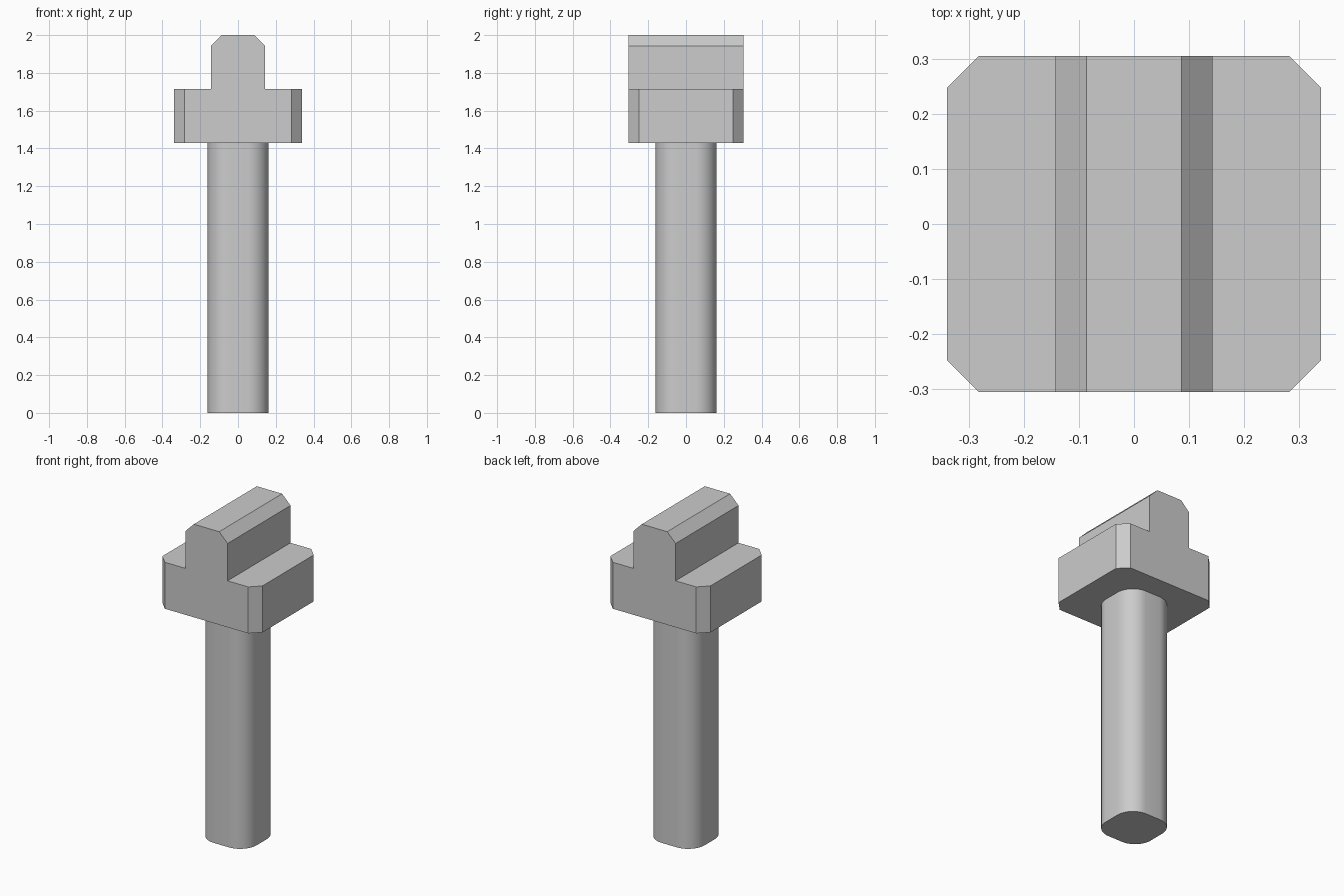
import bpy, bmesh, math

cube = bpy.data.objects.get("Cube")
if cube:
    bpy.data.objects.remove(cube, do_unlink=True)

# Single grey material
grey = bpy.data.materials.new("light_grey")
grey.use_nodes = True
colour = (0.604, 0.604, 0.604, 1)
grey.diffuse_color = colour
grey.node_tree.nodes["Principled BSDF"].inputs["Base Color"].default_value = colour


def extrude_outline(name, points, offset, bevel_test=None, bevel=0.0):
    """Extrude a flat outline by an offset, then bevel the edges picked by a test."""
    bm = bmesh.new()
    face = bm.faces.new([bm.verts.new(p) for p in points])
    moved = bmesh.ops.extrude_face_region(bm, geom=[face], use_keep_orig=True)["geom"]
    bmesh.ops.translate(bm, vec=offset, verts=[v for v in moved if isinstance(v, bmesh.types.BMVert)])
    if bevel_test:
        bmesh.ops.bevel(bm, geom=[e for e in bm.edges if bevel_test(e)], offset=bevel,
                        offset_type='OFFSET', segments=1, affect='EDGES', profile=0.5)
    bmesh.ops.recalc_face_normals(bm, faces=bm.faces)
    mesh = bpy.data.meshes.new(name)
    bm.to_mesh(mesh)
    bm.free()
    mesh.materials.append(grey)
    obj = bpy.data.objects.new(name, mesh)
    bpy.context.collection.objects.link(obj)
    return obj


# Head: stepped profile with a chamfered ridge and chamfered outer corners
half_x, half_y, ridge, chamfer = 0.34, 0.305, 0.143, 0.057
base_z, step_z, top_z = 1.429, 1.714, 2.0
right = [(half_x, base_z), (half_x, step_z), (ridge, step_z),
         (ridge, top_z - chamfer), (ridge - chamfer, top_z)]
profile = right + [(-x, z) for x, z in reversed(right)]


def outer_corner(edge):
    a, b = (v.co for v in edge.verts)
    return abs(a.z - b.z) > 0.1 and min(abs(a.x), abs(b.x)) > half_x - 0.01


extrude_outline("head", [(x, -half_y, z) for x, z in profile], (0, 2 * half_y, 0),
                outer_corner, chamfer)

# Shaft: rounded square bar
half, radius, steps = 0.162, 0.112, 10
outline = []
for quarter, (sx, sy) in enumerate([(1, 1), (-1, 1), (-1, -1), (1, -1)]):
    for i in range(steps + 1):
        a = math.pi / 2 * (quarter + i / steps)
        outline.append((sx * (half - radius) + radius * math.cos(a),
                        sy * (half - radius) + radius * math.sin(a), 0))
shaft = extrude_outline("shaft", outline, (0, 0, base_z))

bpy.ops.object.select_all(action='DESELECT')
shaft.select_set(True)
bpy.context.view_layer.objects.active = shaft
bpy.ops.object.shade_smooth_by_angle(angle=math.radians(30))
